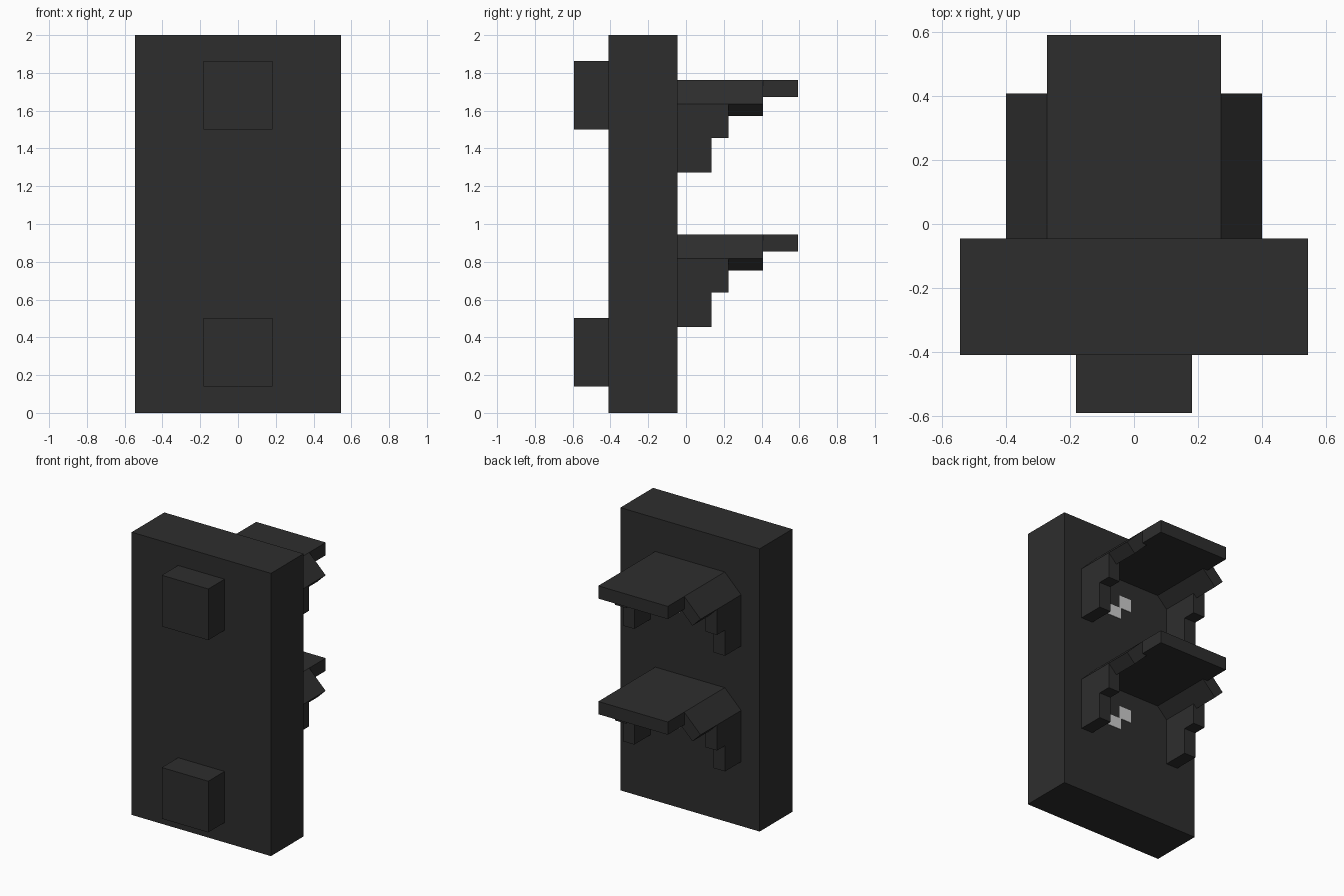
import bpy, bmesh

if "Cube" in bpy.data.objects:
    bpy.data.objects.remove(bpy.data.objects["Cube"], do_unlink=True)


def material(name, rgb):
    m = bpy.data.materials.new(name)
    m.use_nodes = True
    m.diffuse_color = (*rgb, 1)
    m.node_tree.nodes["Principled BSDF"].inputs["Base Color"].default_value = (*rgb, 1)
    return m


CHARCOAL = material("charcoal", (0.027, 0.027, 0.027))
PALE_GREY = material("pale_grey", (0.6, 0.6, 0.6))


def prism(name, profile, axis, start, end, mat=CHARCOAL):
    """Extrude a closed 2D profile along x (profile is y, z) or y (profile is x, z)."""
    bm = bmesh.new()
    place = (lambda a, b: (start, a, b)) if axis == "x" else (lambda a, b: (a, start, b))
    face = bm.faces.new([bm.verts.new(place(a, b)) for a, b in profile])
    out = bmesh.ops.extrude_face_region(bm, geom=[face])
    moved = [v for v in out["geom"] if isinstance(v, bmesh.types.BMVert)]
    d = end - start
    bmesh.ops.translate(bm, verts=moved, vec=(d, 0, 0) if axis == "x" else (0, d, 0))
    bmesh.ops.recalc_face_normals(bm, faces=bm.faces)
    mesh = bpy.data.meshes.new(name)
    bm.to_mesh(mesh)
    bm.free()
    mesh.materials.append(mat)
    obj = bpy.data.objects.new(name, mesh)
    bpy.context.collection.objects.link(obj)
    return obj


def box(name, x, y, z, mat=CHARCOAL):
    rect = [(x[0], z[0]), (x[1], z[0]), (x[1], z[1]), (x[0], z[1])]
    return prism(name, rect, "y", y[0], y[1], mat)


BACK = -0.045   # rear surface of the plate

# Main plate and the two square blocks on its front
box("main_plate", (-0.545, 0.545), (-0.41, BACK), (0, 2))
for level, z in (("lower", 0.14), ("upper", 1.5)):
    box(level + "_front_block", (-0.182, 0.182), (-0.592, -0.41), (z, z + 0.362))

# Two identical brackets on the rear, measured down from the top of each shelf
for level, top in (("lower", 0.945), ("upper", 1.763)):
    box(level + "_shelf", (-0.272, 0.272), (BACK, 0.592), (top - 0.09, top))

    for side, s in (("left", 1), ("right", -1)):
        # Sloping wing at the edge of the shelf
        wing = [(0.272, 0), (0.4, -0.127), (0.336, -0.19), (0.208, -0.063)]
        prism(f"{level}_{side}_wing", [(s * x, top + z) for x, z in wing],
              "y", BACK, 0.408)
        # Stepped support arm below the wing
        arm = [(BACK, -0.127), (0.225, -0.127), (0.225, -0.308),
               (0.135, -0.308), (0.135, -0.49), (BACK, -0.49)]
        prism(f"{level}_{side}_arm", [(y, top + z) for y, z in arm],
              "x", s * 0.31, s * 0.4)

    # Small pale stepped patch on the plate under the shelf
    patch = [(-0.01, -0.3), (0.085, -0.205), (0.085, -0.3), (0.18, -0.31),
             (0.18, -0.385), (0.075, -0.385), (0.075, -0.305)]
    box(level + "_patch_high", (-0.01, 0.085), (BACK, BACK + 0.004),
        (top - 0.3, top - 0.21), PALE_GREY)
    box(level + "_patch_low", (0.075, 0.18), (BACK, BACK + 0.004),
        (top - 0.38, top - 0.3), PALE_GREY)
